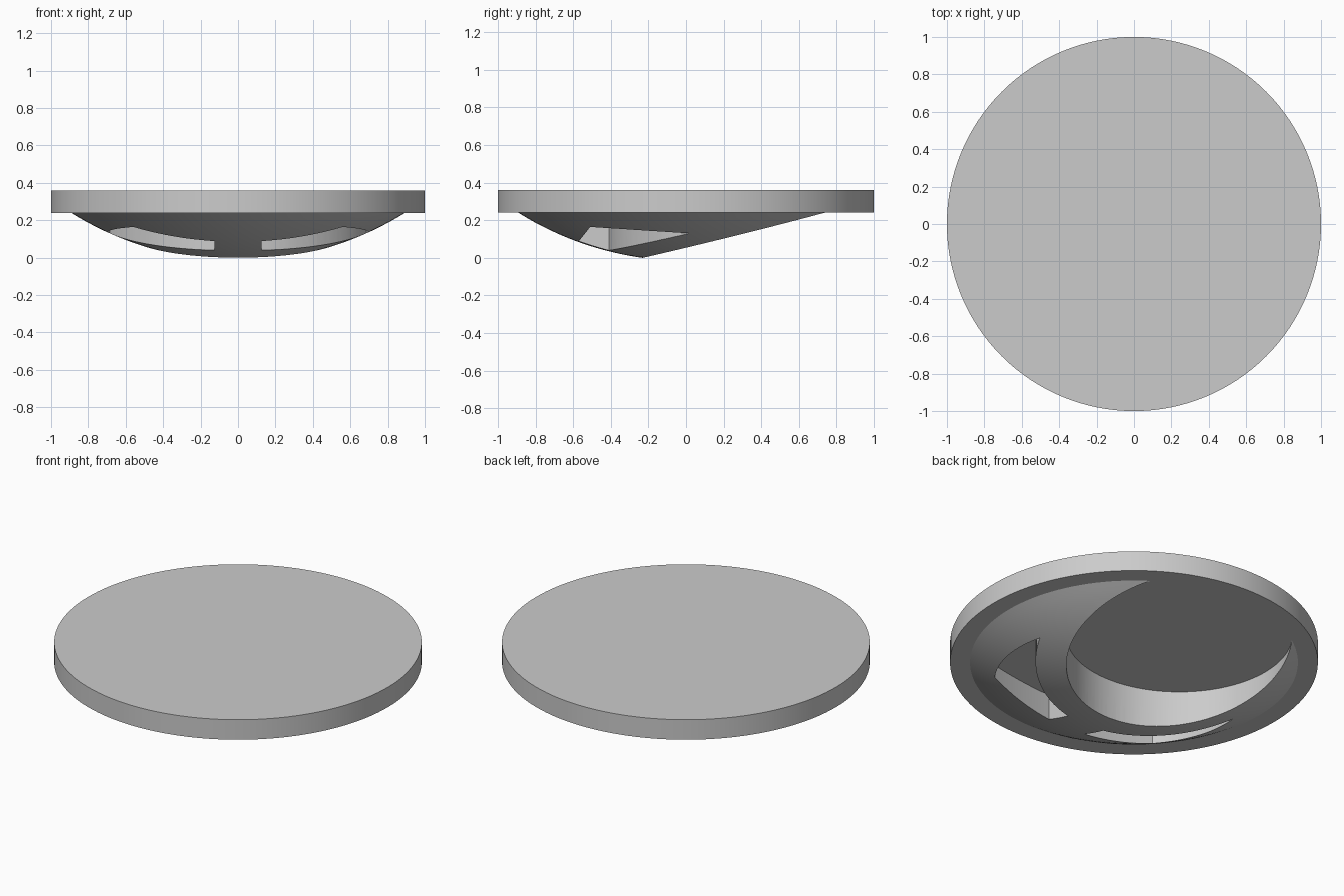
import bpy, bmesh, math

if "Cube" in bpy.data.objects:
    bpy.data.objects.remove(bpy.data.objects["Cube"])

grey = bpy.data.materials.new("plain grey")
grey.diffuse_color = (0.6, 0.6, 0.6, 1)
grey.use_nodes = True
grey.node_tree.nodes["Principled BSDF"].inputs["Base Color"].default_value = grey.diffuse_color

PLATE_Z, TOP_Z = 0.24, 0.36
R, CZ = 1.68, 1.664          # sphere that forms the dome


def new_object(name, bm):
    bmesh.ops.recalc_face_normals(bm, faces=bm.faces)
    me = bpy.data.meshes.new(name)
    bm.to_mesh(me)
    bm.free()
    ob = bpy.data.objects.new(name, me)
    bpy.context.collection.objects.link(ob)
    me.materials.append(grey)
    return ob


def prism(name, outline, z0, z1):
    bm = bmesh.new()
    low = [bm.verts.new((x, y, z0)) for x, y in outline]
    high = [bm.verts.new((x, y, z1)) for x, y in outline]
    n = len(outline)
    bm.faces.new(low[::-1])
    bm.faces.new(high)
    for i in range(n):
        j = (i + 1) % n
        bm.faces.new((low[i], low[j], high[j], high[i]))
    return new_object(name, bm)


def circle(r, cy=0.0, n=128):
    return [(r * math.cos(2 * math.pi * i / n), cy + r * math.sin(2 * math.pi * i / n))
            for i in range(n)]


def arc(cy, p, q, n=16):
    """Arc centred near (0, cy) from p to q, blending the two radii."""
    a0, a1 = (math.atan2(y - cy, x) for x, y in (p, q))
    r0, r1 = (math.hypot(x, y - cy) for x, y in (p, q))
    pts = []
    for i in range(n):       # q itself starts the next edge
        t = i / n
        a, r = a0 + (a1 - a0) * t, r0 + (r1 - r0) * t
        pts.append((r * math.cos(a), cy + r * math.sin(a)))
    return pts


def smooth(ob):
    bpy.ops.object.select_all(action='DESELECT')
    ob.select_set(True)
    bpy.context.view_layer.objects.active = ob
    bpy.ops.object.shade_smooth_by_angle(angle=math.radians(30))


# round plate
plate = prism("round_plate", circle(1.0), PLATE_Z, TOP_Z)
smooth(plate)

# shallow spherical dome hanging under the plate, sunk slightly into it
rim = math.sqrt(R * R - (CZ - PLATE_Z) ** 2)
RINGS, N = 20, 128
bm = bmesh.new()
pole = bm.verts.new((0, 0, CZ - R))
rings = []
for k in range(1, RINGS + 2):
    rho = rim * min(k, RINGS) / RINGS
    z = CZ - math.sqrt(R * R - rho * rho) if k <= RINGS else PLATE_Z + 0.02
    rings.append([bm.verts.new((x, y, z)) for x, y in circle(rho, n=N)])
for i in range(N):
    j = (i + 1) % N
    bm.faces.new((pole, rings[0][i], rings[0][j]))
    for a, b in zip(rings, rings[1:]):
        bm.faces.new((a[i], a[j], b[j], b[i]))
bm.faces.new(rings[-1])
dome = new_object("dome", bm)

# cutters: one large round opening and a mirrored pair of curved openings
inner_back, inner_front = (0.125, -0.41), (0.125, -0.57)
outer_front, tip = (0.56, -0.51), (0.685, 0.02)
side = (arc(1.94, inner_front, outer_front) + arc(-0.098, outer_front, tip)
        + arc(0.385, tip, inner_back) + [inner_back])
cutters = [prism("round_opening_cutter", circle(0.614, 0.383), -0.1, 0.3)]
for s, label in ((1, "right"), (-1, "left")):
    cutters.append(prism(label + "_opening_cutter", [(s * x, y) for x, y in side], -0.1, 0.3))

bpy.context.view_layer.objects.active = dome
for c in cutters:
    c.hide_render = True
    m = dome.modifiers.new("cut", 'BOOLEAN')
    m.operation, m.solver, m.object = 'DIFFERENCE', 'EXACT', c
    bpy.ops.object.modifier_apply(modifier=m.name)
for c in cutters:
    bpy.data.objects.remove(c)
smooth(dome)
